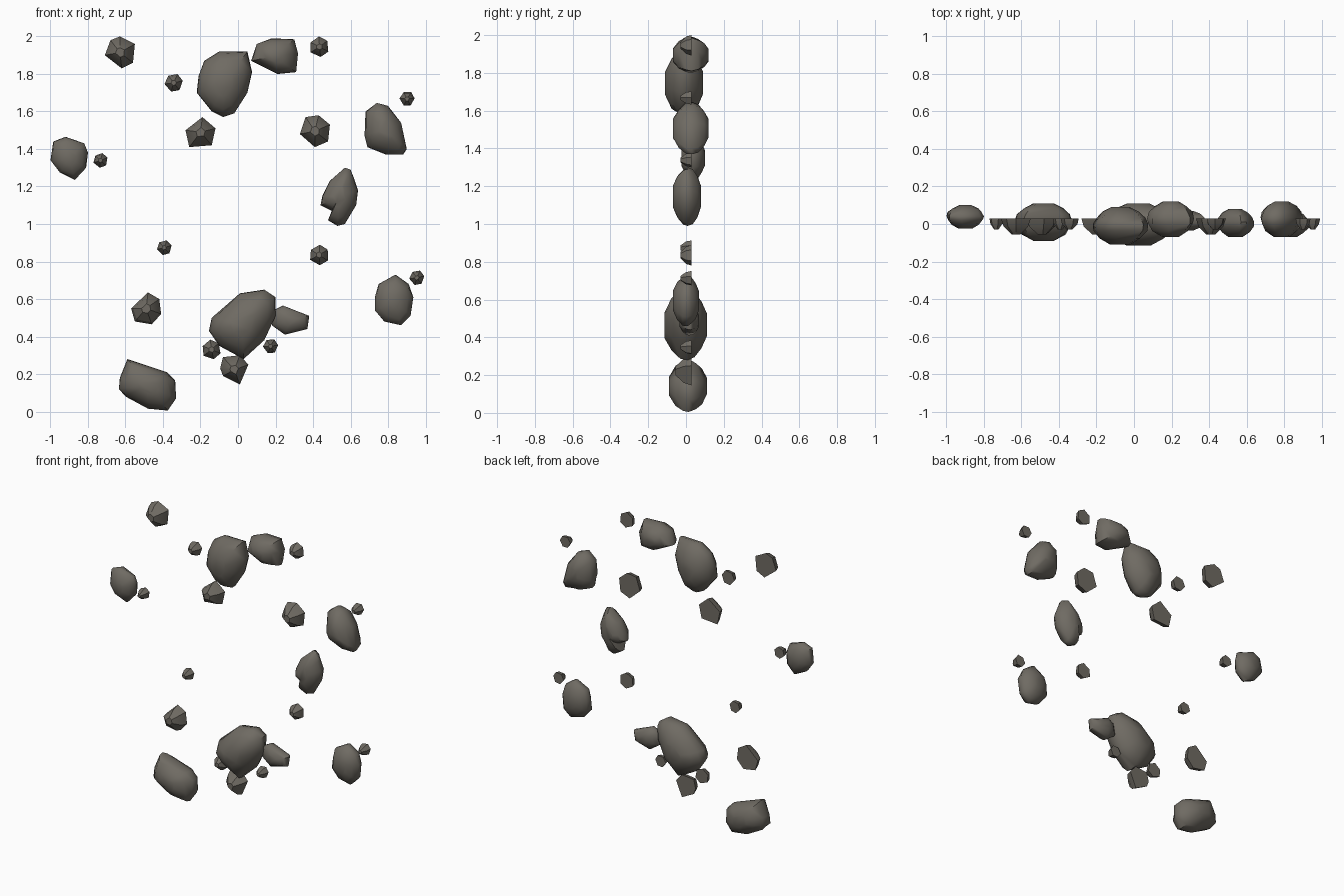
import bpy, bmesh, math, random

if "Cube" in bpy.data.objects:
    bpy.data.objects.remove(bpy.data.objects["Cube"])

random.seed(4)
stone = bpy.data.materials.new("warm grey stone")
stone.diffuse_color = (0.16, 0.147, 0.125, 1)
stone.use_nodes = True
stone.node_tree.nodes["Principled BSDF"].inputs["Base Color"].default_value = stone.diffuse_color


def loft(name, outline, levels, jitter, angle):
    """Stack scaled copies of a front (x, z) outline along y; levels = (y, scale)."""
    n = len(outline)
    cx = (min(p[0] for p in outline) + max(p[0] for p in outline)) / 2
    cz = (min(p[1] for p in outline) + max(p[1] for p in outline)) / 2
    bm = bmesh.new()
    rings = []
    for y, s in levels:
        ring = []
        for x, z in outline:
            k = s if s == 1 else s * (1 + random.uniform(-jitter, jitter))
            dy = random.uniform(-jitter, jitter) * 0.08 if s == 1 and jitter > 0.04 else 0
            ring.append(bm.verts.new((cx + (x - cx) * k, y + dy, cz + (z - cz) * k)))
        rings.append(ring)
    for a, b in zip(rings, rings[1:]):
        for i in range(n):
            j = (i + 1) % n
            bm.faces.new((a[i], a[j], b[j], b[i]))
    bm.faces.new(rings[0])
    bm.faces.new(rings[-1][::-1])
    bmesh.ops.recalc_face_normals(bm, faces=bm.faces)
    me = bpy.data.meshes.new(name)
    bm.to_mesh(me)
    bm.free()
    me.materials.append(stone)
    ob = bpy.data.objects.new(name, me)
    bpy.context.collection.objects.link(ob)
    bpy.ops.object.select_all(action='DESELECT')
    ob.select_set(True)
    bpy.context.view_layer.objects.active = ob
    bpy.ops.object.shade_smooth_by_angle(angle=math.radians(angle))


def boulder(name, y0, y1, *pts):
    """Rounded stone, outline in hundredths."""
    m, h = (y0 + y1) / 2, (y1 - y0) / 2
    levels = [(m + h * t, s) for t, s in
              ((-1, .36), (-.66, .74), (-.25, .96), (.08, 1), (.42, .9), (.75, .68), (1, .34))]
    loft(name, [(x / 100, z / 100) for x, z in pts], levels, 0.05, 50)


def chip(name, front, pts):
    """Faceted stone, flat at the back and tapering to the front."""
    levels = [(0.03, 1), (0.03 + (front - 0.03) * .5, .84), (front, .3)]
    loft(name, pts, levels, 0.04, 30)


# Large rounded boulders
boulder("top_boulder", -.11, .09, (-10, 192), (5, 192), (7.5, 181), (5, 170), (-2, 159),
        (-8, 157), (-14, 160), (-22, 170), (-21, 179), (-18, 187))
boulder("top_right_boulder", -.07, .12, (7, 187), (10, 196), (18, 199), (30, 198.5),
        (32, 191), (31, 181), (21, 180))
boulder("right_upper_boulder", -.07, .12, (68, 160), (74, 164.5), (80, 163), (87, 154),
        (90, 140), (88, 137), (79, 137), (69, 141), (67.5, 147))
boulder("right_inner_boulder", -.07, .08, (49, 123), (57, 130), (60, 129), (62, 124), (64, 118),
        (63, 110), (57, 100), (53, 99), (48, 102), (50, 107), (44, 110), (45, 115))
boulder("right_lower_boulder", -.07, .07, (84, 73), (91, 68), (93.5, 61), (92, 51), (87, 46),
        (78, 48), (73, 54), (73, 61), (75, 68))
boulder("bottom_boulder", -.115, .11, (1, 63), (14, 65), (20, 61), (20, 51), (14, 38),
        (3, 28), (-10, 35), (-15.5, 43), (-14, 50))
boulder("bottom_side_boulder", -.035, .07, (18, 46), (19, 54), (24, 56.5), (38, 51), (37, 44), (25, 41))
boulder("bottom_left_boulder", -.09, .11, (-59, 28), (-38, 21), (-33.5, 16.5), (-33, 7),
        (-37.5, 0.5), (-48, 1.5), (-60, 8), (-63.5, 12), (-63, 18))
boulder("left_boulder", -.025, .1, (-98.5, 144), (-92, 146.5), (-82, 143), (-80, 138), (-81, 130),
        (-87, 123.5), (-95, 127.5), (-100, 134))

# Medium chips
medium = {
    "top_left": ((-63, 200), (-55, 196), (-56, 186), (-62, 183), (-71, 190), (-68, 198)),
    "upper_middle": ((-19, 157), (-12, 151), (-14, 142), (-26, 141), (-28, 150)),
    "upper_right": ((43, 158), (49, 153), (48, 144), (41, 141), (33, 148), (36, 157)),
    "lower_left": ((-48, 63.5), (-42, 60), (-41, 52), (-46, 46.5), (-55, 48), (-57, 55)),
    "bottom": ((-8, 29), (1, 30), (5.5, 25), (1, 14.5), (-8, 19), (-9.5, 23)),
}
for part, pts in medium.items():
    chip(part + "_chip", -.055, [(x / 100, z / 100) for x, z in pts])

# Small pebbles: x, z, radius, turn in degrees
pebble = ((-.4, .8), (.6, .8), (1.02, 0), (.5, -.92), (-.4, -.92), (-.95, 0))
small = [(-.345, 1.755, .05, 10), (.43, 1.945, .055, 35), (.9, 1.67, .041, 0),
         (-.735, 1.34, .04, 20), (-.395, .875, .041, 15), (.43, .835, .055, 30),
         (.952, .715, .041, 10), (.172, .35, .041, 5), (-.145, .33, .053, 40)]
for i, (x, z, r, turn) in enumerate(small):
    c, s = math.cos(math.radians(turn)), math.sin(math.radians(turn))
    chip(f"pebble_{i + 1}", -.03,
         [(x + r * (a * c - b * s), z + r * (a * s + b * c)) for a, b in pebble])
